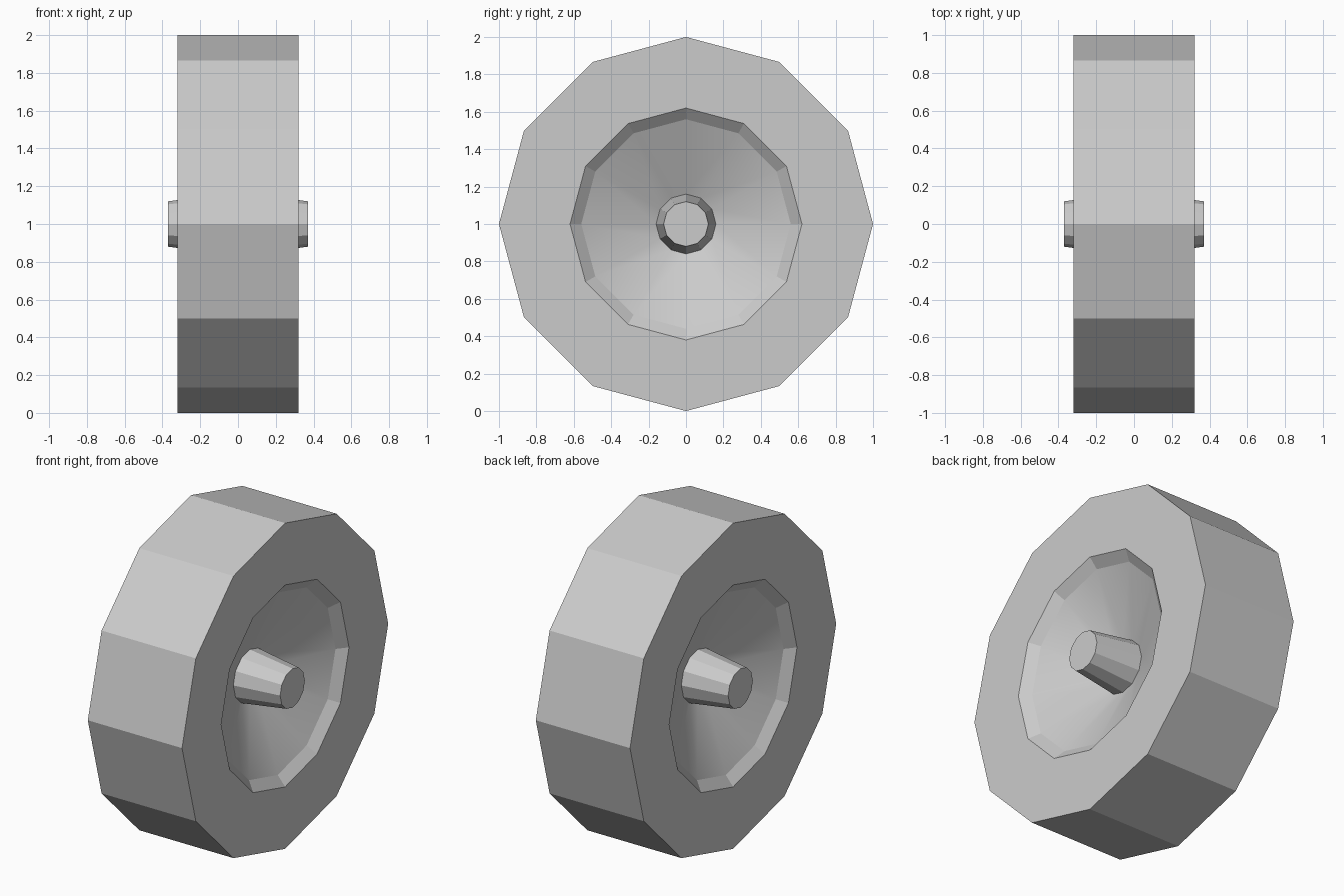
import bpy, bmesh
from math import sin, cos, tau

if "Cube" in bpy.data.objects:
    bpy.data.objects.remove(bpy.data.objects["Cube"])

SIDES = 12


def lathe(name, profile, smooth_bands=()):
    """Spin (x, radius) points around the X axle; end caps are polygons."""
    bm = bmesh.new()
    rings = [[bm.verts.new((x, r * sin(i * tau / SIDES), 1 + r * cos(i * tau / SIDES)))
              for i in range(SIDES)] for x, r in profile]
    for b, (p, q) in enumerate(zip(rings, rings[1:])):
        for i in range(SIDES):
            j = (i + 1) % SIDES
            f = bm.faces.new((p[i], p[j], q[j], q[i]))
            f.smooth = b in smooth_bands
    bm.faces.new(rings[0])
    bm.faces.new(rings[-1])
    bmesh.ops.recalc_face_normals(bm, faces=bm.faces)
    # keep the flat bands crisp against the smooth dish
    for e in bm.edges:
        if len({f.smooth for f in e.link_faces}) > 1:
            e.smooth = False
    mesh = bpy.data.meshes.new(name)
    bm.to_mesh(mesh)
    bm.free()
    obj = bpy.data.objects.new(name, mesh)
    bpy.context.collection.objects.link(obj)
    return obj


# Tyre with a dished recess on each side
half = [(0.08, 0.16), (0.27, 0.56), (0.32, 0.62), (0.32, 1.0)]
lathe("wheel", half + [(-x, r) for x, r in reversed(half)], smooth_bands=(0, 6))

# Tapered axle stub on each side
for side, s in (("right", 1), ("left", -1)):
    lathe("axle_stub_" + side, [(s * 0.08, 0.16), (s * 0.37, 0.12)])
